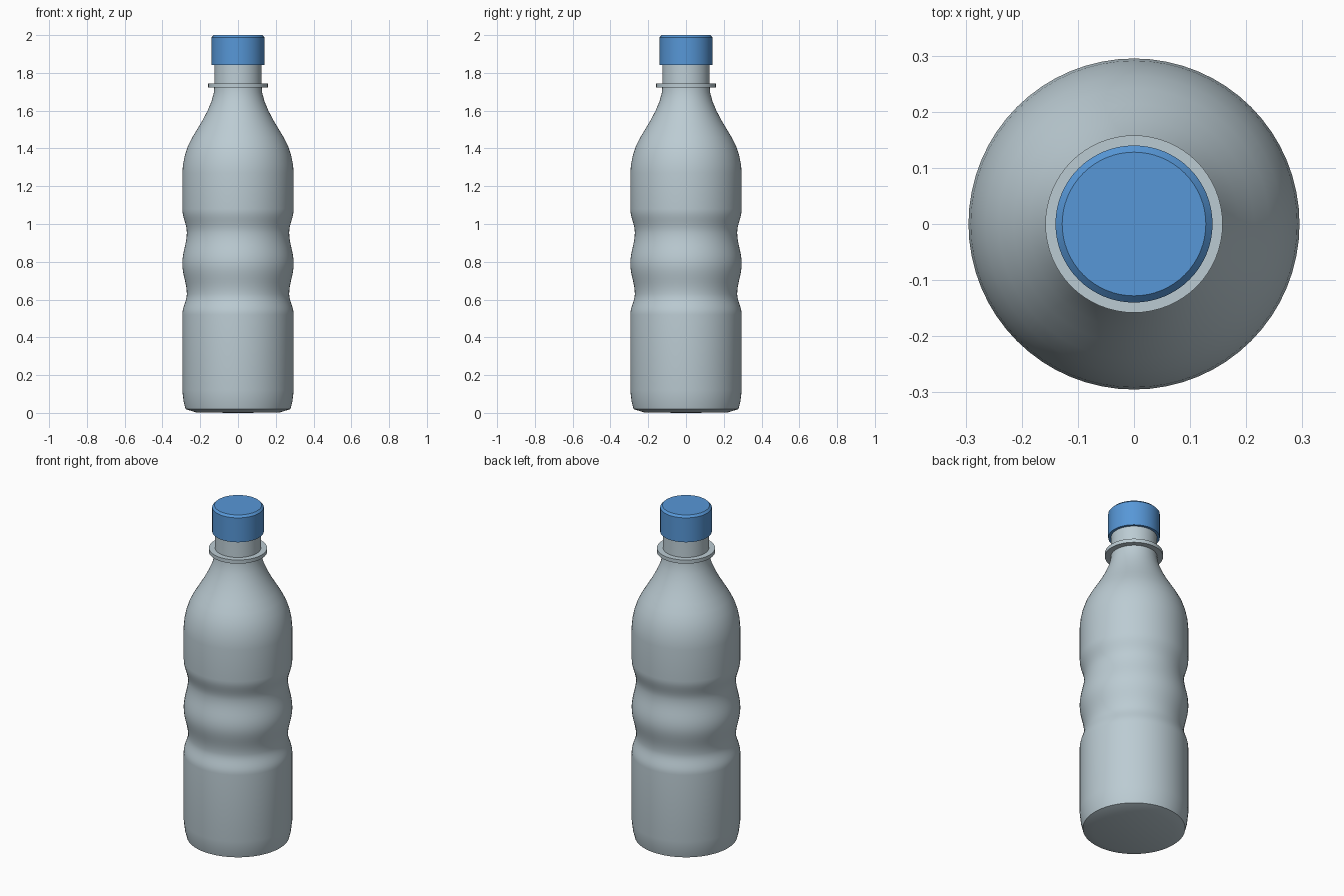
import bpy, bmesh, math

cube = bpy.data.objects.get("Cube")
if cube:
    bpy.data.objects.remove(cube, do_unlink=True)

SEGMENTS = 64


def material(name, rgb):
    m = bpy.data.materials.new(name)
    m.use_nodes = True
    m.diffuse_color = (*rgb, 1)
    m.node_tree.nodes["Principled BSDF"].inputs["Base Color"].default_value = (*rgb, 1)
    return m


def ease(start, end, steps=8):
    """S-curve between two (radius, height) points, excluding the start."""
    (r0, z0), (r1, z1) = start, end
    return [(r0 + (r1 - r0) * (1 - math.cos(math.pi * i / steps)) / 2,
             z0 + (z1 - z0) * i / steps) for i in range(1, steps + 1)]


def lathe(name, profile, mat, angle=32):
    """Spin a (radius, height) profile round z; radius 0 closes with a pole."""
    bm = bmesh.new()
    verts = [bm.verts.new((r, 0, z)) for r, z in profile]
    edges = [bm.edges.new(pair) for pair in zip(verts, verts[1:])]
    bmesh.ops.spin(bm, geom=verts + edges, cent=(0, 0, 0), axis=(0, 0, 1),
                   angle=math.tau, steps=SEGMENTS)
    bmesh.ops.remove_doubles(bm, verts=bm.verts, dist=1e-5)
    bmesh.ops.recalc_face_normals(bm, faces=bm.faces)
    mesh = bpy.data.meshes.new(name)
    bm.to_mesh(mesh)
    bm.free()
    mesh.materials.append(mat)
    obj = bpy.data.objects.new(name, mesh)
    bpy.context.collection.objects.link(obj)
    bpy.ops.object.select_all(action='DESELECT')
    obj.select_set(True)
    bpy.context.view_layer.objects.active = obj
    bpy.ops.object.shade_smooth_by_angle(angle=math.radians(angle))
    return obj


plastic = material("pale grey plastic", (0.50, 0.60, 0.65))
blue = material("blue cap plastic", (0.095, 0.31, 0.68))

# Bottle body: base, two waist grooves, shoulder and neck
body = [(0, 0), (0.22, 0.002), (0.278, 0.02), (0.288, 0.06), (0.295, 0.12), (0.295, 0.52)]
for point in [(0.271, 0.63), (0.295, 0.79), (0.271, 0.955), (0.295, 1.08)]:
    body += ease(body[-1], point)
body += [(0.295, 1.27), (0.291, 1.315), (0.281, 1.365), (0.264, 1.415), (0.241, 1.46),
         (0.214, 1.505), (0.187, 1.55), (0.161, 1.60), (0.140, 1.65), (0.128, 1.695),
         (0.125, 1.73), (0.125, 1.96), (0, 1.96)]
lathe("bottle_body", body, plastic)

# Support ring below the cap
lathe("neck_ring", [(0.12, 1.722), (0.158, 1.722), (0.158, 1.744), (0.12, 1.744), (0.12, 1.722)],
      plastic)

# Screw cap with a chamfered top edge
lathe("cap", [(0, 1.842), (0.14, 1.842), (0.14, 1.988), (0.128, 2.0), (0, 2.0)], blue)
